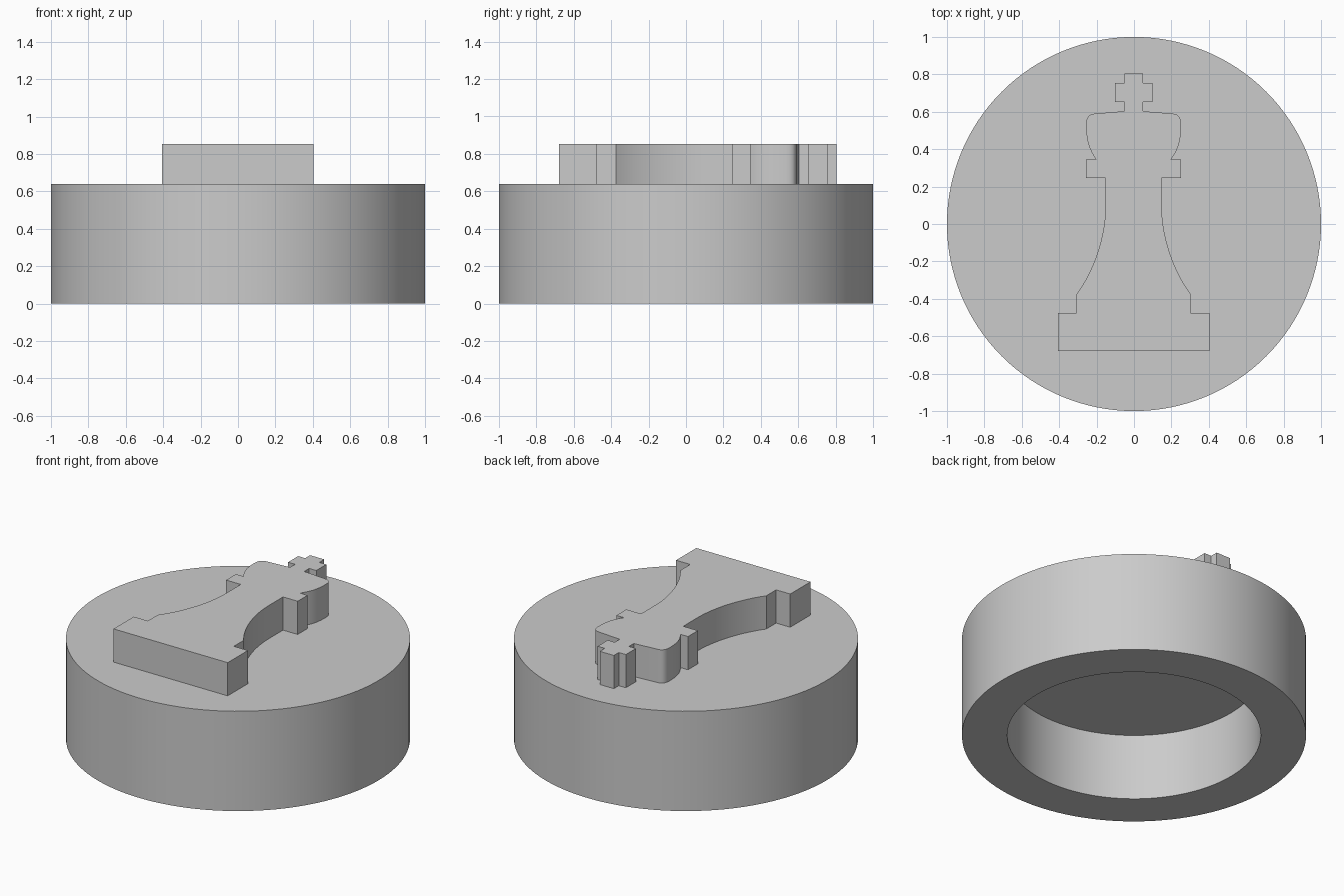
import bpy, bmesh, math
from mathutils import Vector
from mathutils.geometry import interpolate_bezier

cube = bpy.data.objects.get("Cube")
if cube:
    bpy.data.objects.remove(cube, do_unlink=True)

# Single matte grey
grey = bpy.data.materials.new("light grey")
grey.use_nodes = True
grey.diffuse_color = (0.6, 0.6, 0.6, 1)
grey.node_tree.nodes["Principled BSDF"].inputs["Base Color"].default_value = (0.6, 0.6, 0.6, 1)

TOP = 0.64       # top of the disc
RELIEF = 0.853   # top of the raised emblem


def finish(name, bm):
    bmesh.ops.recalc_face_normals(bm, faces=bm.faces)
    mesh = bpy.data.meshes.new(name)
    bm.to_mesh(mesh)
    bm.free()
    mesh.materials.append(grey)
    obj = bpy.data.objects.new(name, mesh)
    bpy.context.collection.objects.link(obj)
    bpy.ops.object.select_all(action='DESELECT')
    obj.select_set(True)
    bpy.context.view_layer.objects.active = obj
    bpy.ops.object.shade_smooth_by_angle(angle=math.radians(25))
    return obj


def curve(a, b, c, d, steps):
    pts = interpolate_bezier(*[Vector((*p, 0)) for p in (a, b, c, d)], steps)
    return [(p.x, p.y) for p in pts]


# Disc body: profile from cavity ceiling to top, spun about z
bm = bmesh.new()
profile = [(0, 0.425), (0.737, 0.425), (0.737, 0), (1, 0), (1, TOP), (0, TOP)]
verts = [bm.verts.new((r, 0, z)) for r, z in profile]
edges = [bm.edges.new(pair) for pair in zip(verts, verts[1:])]
bmesh.ops.spin(bm, geom=verts + edges, cent=(0, 0, 0), axis=(0, 0, 1),
               angle=math.tau, steps=128, use_merge=True)
bmesh.ops.remove_doubles(bm, verts=bm.verts, dist=0.0001)
finish("hollow_disc", bm)

# Raised chess king: right half outline from foot to cross
half = [(0.405, -0.68), (0.405, -0.475), (0.305, -0.475)]
half += curve((0.305, -0.375), (0.22, -0.26), (0.15, -0.08), (0.15, 0.1), 16)
half += [(0.15, 0.245), (0.254, 0.245), (0.254, 0.345)]
half += curve((0.2, 0.345), (0.24, 0.4), (0.254, 0.45), (0.254, 0.53), 10)
half += curve((0.254, 0.53), (0.254, 0.57), (0.24, 0.587), (0.21, 0.59), 8)[1:]
half += [(0.05, 0.603), (0.05, 0.653), (0.1, 0.653),
         (0.1, 0.755), (0.05, 0.755), (0.05, 0.805)]
outline = half + [(-x, y) for x, y in reversed(half)]

bm = bmesh.new()
face = bm.faces.new([bm.verts.new((x - 0.002, y, TOP - 0.01)) for x, y in outline])
raised = bmesh.ops.extrude_face_region(bm, geom=[face], use_keep_orig=True)
bmesh.ops.translate(bm, vec=(0, 0, RELIEF - TOP + 0.01),
                    verts=[v for v in raised["geom"] if isinstance(v, bmesh.types.BMVert)])
finish("raised_king_emblem", bm)
